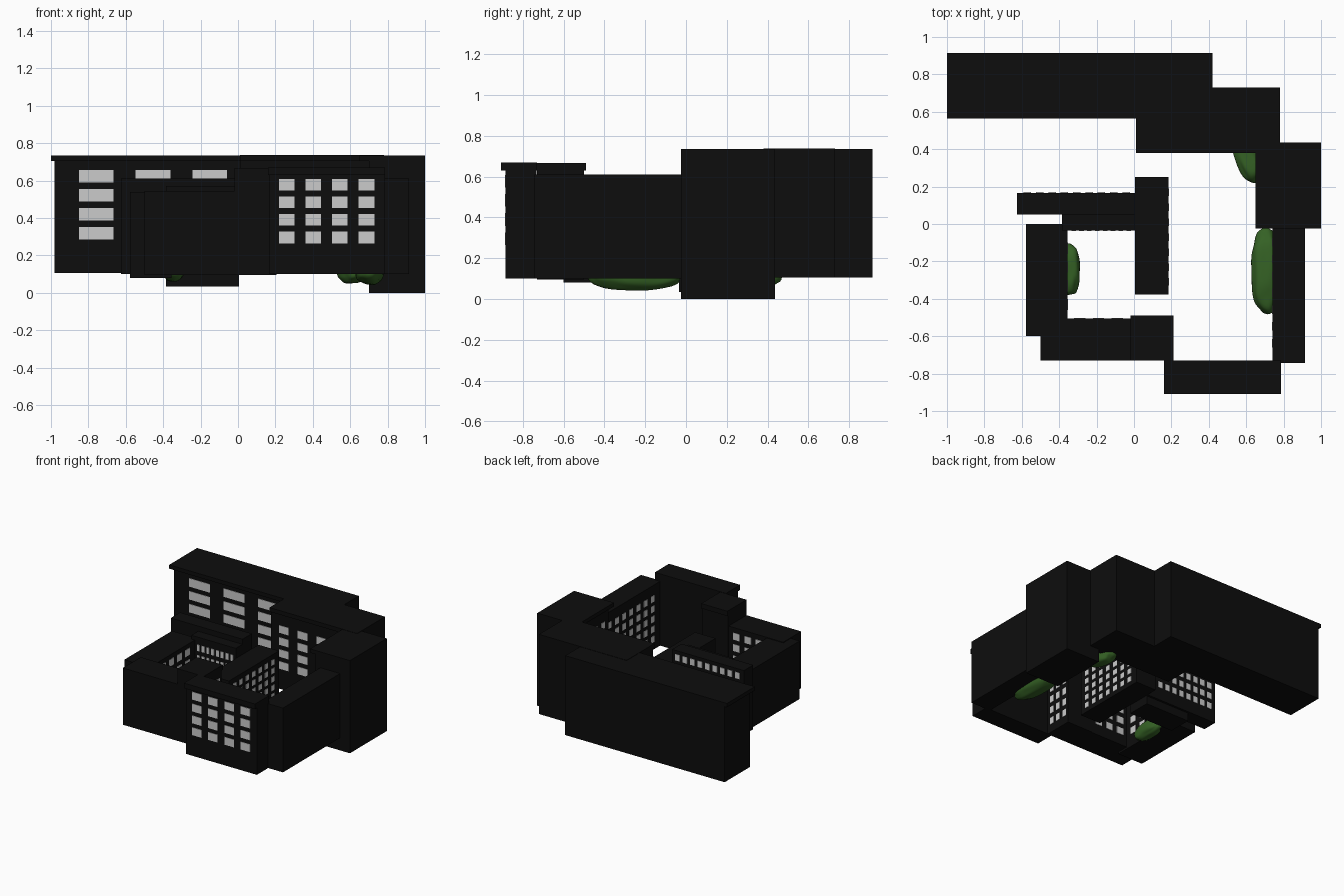
import bpy, bmesh, math, random
from mathutils import Vector, Matrix, noise

if "Cube" in bpy.data.objects:
    bpy.data.objects.remove(bpy.data.objects["Cube"])

random.seed(4)


def material(name, rgb):
    m = bpy.data.materials.new(name)
    m.diffuse_color = (*rgb, 1)
    m.use_nodes = True
    m.node_tree.nodes["Principled BSDF"].inputs["Base Color"].default_value = m.diffuse_color
    return m


DARK = material("dark_wall", (0.004, 0.004, 0.004))
GREEN = material("leaf_green", (0.035, 0.12, 0.018))


def finish(name, bm, mat=None):
    me = bpy.data.meshes.new(name)
    bm.to_mesh(me)
    bm.free()
    ob = bpy.data.objects.new(name, me)
    bpy.context.collection.objects.link(ob)
    if mat:
        me.materials.append(mat)
    return ob


def add_box(bm, x, y, z):
    c = Vector((sum(x) / 2, sum(y) / 2, sum(z) / 2))
    s = (x[1] - x[0], y[1] - y[0], z[1] - z[0])
    bmesh.ops.create_cube(bm, size=1, matrix=Matrix.Translation(c) @ Matrix.Diagonal((*s, 1)))


def block(name, x, y, z):
    bm = bmesh.new()
    add_box(bm, x, y, z)
    return finish(name, bm, DARK)


def spans(start, pitch, width, count):
    return [(start + i * pitch, start + i * pitch + width) for i in range(count)]


# Grid of thin panes on a wall; facing is "x" or "y", plane is the wall position
def windows(name, facing, plane, cols, rows):
    bm = bmesh.new()
    t = (plane - 0.003, plane + 0.003)
    for u in cols:
        for z in rows:
            if facing == "x":
                add_box(bm, t, u, z)
            else:
                add_box(bm, u, t, z)
    return finish(name, bm)


def bush(name, centre, size, turn=0):
    bm = bmesh.new()
    bmesh.ops.create_icosphere(bm, subdivisions=4, radius=1)
    seed = Vector((random.random() * 9, random.random() * 9, 0))
    rot = Matrix.Rotation(math.radians(turn), 3, "Z")
    for v in bm.verts:
        p = v.co * (1 + 0.12 * noise.noise(v.co * 1.8 + seed))
        # boxy, clipped-hedge outline
        p = Vector([math.copysign(abs(c) ** 0.8, c) * s / 2 for c, s in zip(p, size)])
        v.co = rot @ p + Vector(centre)
    for f in bm.faces:
        f.smooth = True
    return finish(name, bm, GREEN)


# Tall rear wing with a roof that overhangs its front
block("rear_wing", (-0.98, 0.42), (0.60, 0.915), (0.105, 0.705))
block("rear_wing_roof", (-1.0, 0.42), (0.565, 0.915), (0.705, 0.735))
windows("rear_wing_windows", "y", 0.60, spans(-0.85, 0.303, 0.185, 3), spans(0.285, 0.102, 0.067, 4))

# Stepped tall blocks at the rear right
block("step_block", (0.01, 0.78), (0.40, 0.73), (0.105, 0.705))
block("step_block_roof", (0.01, 0.78), (0.38, 0.73), (0.705, 0.737))
windows("step_block_windows", "y", 0.40, spans(0.08, 0.165, 0.085, 4), spans(0.265, 0.095, 0.06, 4))
block("corner_block", (0.70, 1.0), (-0.025, 0.437), (0.0, 0.705))
block("corner_block_roof", (0.65, 1.0), (-0.025, 0.437), (0.705, 0.735))
windows("corner_block_windows", "x", 0.70, spans(0.02, 0.09, 0.045, 4), spans(0.2, 0.085, 0.05, 5))

# Right wing facing the courtyard
block("right_wing", (0.74, 0.915), (-0.743, -0.02), (0.10, 0.61))
windows("right_wing_windows", "x", 0.74, spans(-0.66, 0.09, 0.045, 7), spans(0.16, 0.08, 0.05, 5))

# Front wing with thin overhanging roof
block("front_wing", (0.165, 0.785), (-0.885, -0.732), (0.10, 0.63))
block("front_wing_roof", (0.16, 0.785), (-0.908, -0.73), (0.63, 0.67))
windows("front_wing_windows", "y", -0.885, spans(0.218, 0.1425, 0.083, 4), spans(0.265, 0.094, 0.062, 4))

# Front tower joining the lower left wing
block("front_tower", (-0.02, 0.205), (-0.73, -0.50), (0.095, 0.63))
block("front_tower_roof", (-0.02, 0.21), (-0.73, -0.49), (0.63, 0.668))
windows("front_tower_windows", "x", 0.205, spans(-0.70, 0.07, 0.04, 3), spans(0.16, 0.09, 0.055, 5))
block("low_front_wing", (-0.50, 0.0), (-0.73, -0.505), (0.095, 0.545))
windows("low_front_windows", "y", -0.505, spans(-0.32, 0.1, 0.06, 3), spans(0.18, 0.09, 0.055, 4))

# Left wing
block("left_wing", (-0.578, -0.355), (-0.60, 0.0), (0.08, 0.54))
windows("left_wing_windows", "x", -0.355, spans(-0.46, 0.1, 0.06, 4), spans(0.18, 0.09, 0.055, 4))

# Middle wing: long slab plus a lower front part
block("middle_wing", (-0.625, 0.005), (0.05, 0.167), (0.10, 0.61))
block("middle_wing_front", (-0.385, 0.005), (-0.035, 0.15), (0.035, 0.57))
windows("middle_rear_windows", "y", 0.167, spans(-0.59, 0.066, 0.04, 9), spans(0.2, 0.083, 0.05, 5))
windows("middle_front_windows", "y", -0.035, spans(-0.335, 0.042, 0.025, 8), spans(0.13, 0.083, 0.05, 5))

# Courtyard wing
block("courtyard_wing", (0.005, 0.185), (-0.378, 0.25), (0.105, 0.49))
windows("courtyard_windows", "x", 0.185, spans(-0.33, 0.08, 0.04, 7), spans(0.14, 0.067, 0.042, 5))

# Shrubs against the courtyard walls
bush("right_shrub", (0.705, -0.25, 0.12), (0.15, 0.45, 0.15))
bush("rear_shrub", (0.61, 0.345, 0.12), (0.13, 0.25, 0.14), 22)
bush("left_shrub", (-0.345, -0.245, 0.12), (0.11, 0.27, 0.12))
